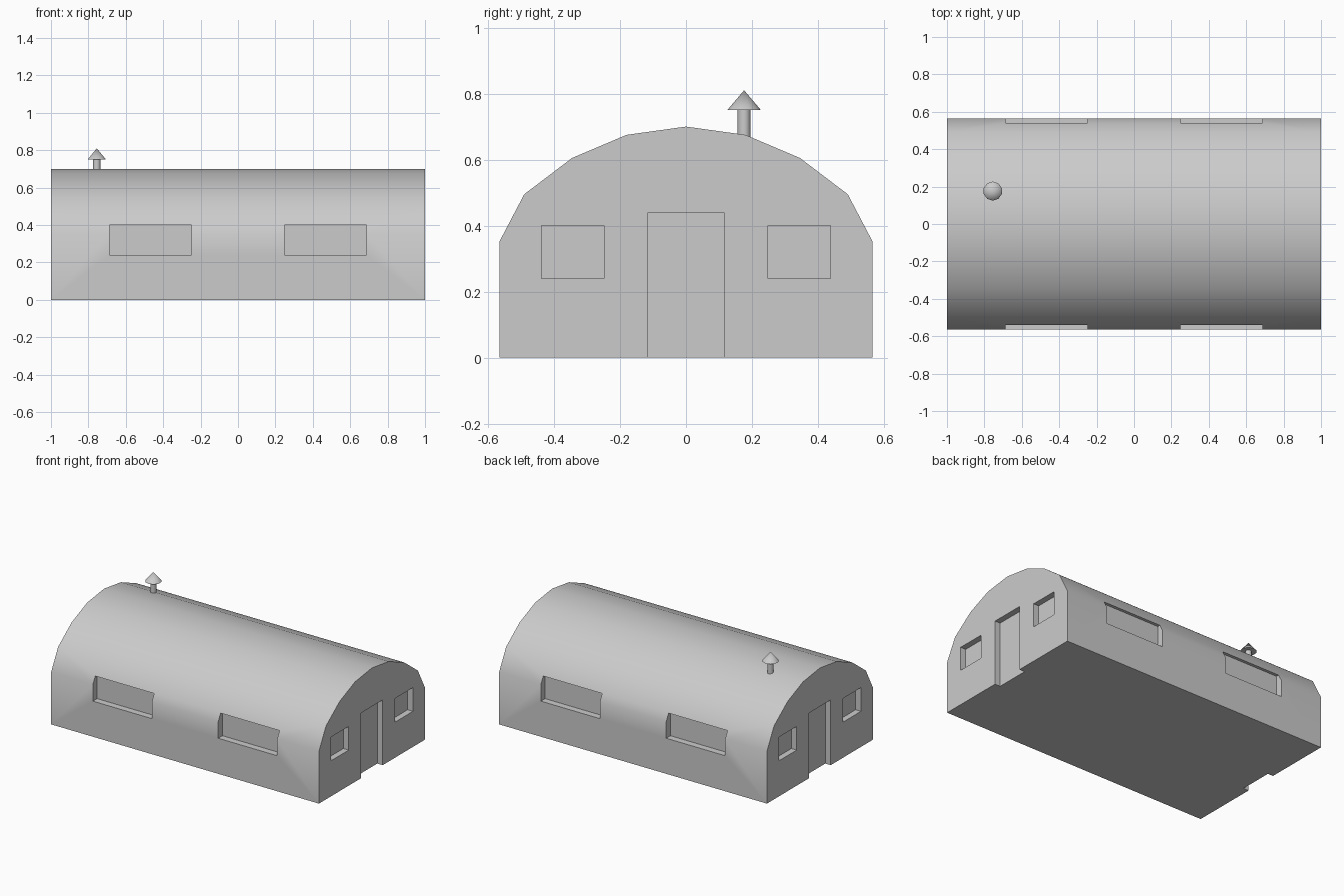
import bpy, bmesh, math
from mathutils import Matrix, Vector

if "Cube" in bpy.data.objects:
    bpy.data.objects.remove(bpy.data.objects["Cube"])


def finish(obj, angle):
    bpy.ops.object.select_all(action='DESELECT')
    obj.select_set(True)
    bpy.context.view_layer.objects.active = obj
    bpy.ops.object.shade_smooth_by_angle(angle=math.radians(angle))


def to_object(bm, name):
    bmesh.ops.recalc_face_normals(bm, faces=bm.faces)
    mesh = bpy.data.meshes.new(name)
    bm.to_mesh(mesh)
    bm.free()
    obj = bpy.data.objects.new(name, mesh)
    bpy.context.collection.objects.link(obj)
    return obj


def add_box(bm, lo, hi):
    lo, hi = Vector(lo), Vector(hi)
    size = [abs(v) for v in hi - lo]
    bmesh.ops.create_cube(bm, size=1, matrix=Matrix.Translation((lo + hi) / 2) @ Matrix.Diagonal((*size, 1)))


# Arched hut body: half profile mirrored, then extruded along x
half = [(0.565, 0), (0.565, 0.352), (0.49, 0.495), (0.345, 0.605), (0.18, 0.675)]
profile = half + [(0, 0.7)] + [(-y, z) for y, z in reversed(half)]
bm = bmesh.new()
face = bm.faces.new([bm.verts.new((-1, y, z)) for y, z in profile])
ext = bmesh.ops.extrude_face_region(bm, geom=[face], use_keep_orig=True)
bmesh.ops.translate(bm, vec=(2, 0, 0), verts=[v for v in ext["geom"] if isinstance(v, bmesh.types.BMVert)])
hut = to_object(bm, "hut_body")

# Recesses: side windows, end windows and end doors
bm = bmesh.new()
for s in (-1, 1):
    add_box(bm, (s * 0.96, -0.115, -0.1), (s * 1.1, 0.115, 0.44))
    for t in (-1, 1):
        add_box(bm, (s * 0.96, t * 0.248, 0.24), (s * 1.1, t * 0.438, 0.40))
        add_box(bm, (t * 0.248, s * 0.52, 0.24), (t * 0.688, s * 0.7, 0.40))
cutter = to_object(bm, "opening_cutter")
cutter.hide_render = True
mod = hut.modifiers.new("openings", 'BOOLEAN')
mod.operation = 'DIFFERENCE'
mod.solver = 'EXACT'
mod.object = cutter
bpy.context.view_layer.objects.active = hut
bpy.ops.object.modifier_apply(modifier=mod.name)
bpy.data.objects.remove(cutter)
finish(hut, 32)

# Stove pipe and its conical cap
for name, r1, r2, z0, z1 in (("stove_pipe", 0.02, 0.02, 0.65, 0.755),
                             ("pipe_cap", 0.051, 0, 0.75, 0.81)):
    bm = bmesh.new()
    bmesh.ops.create_cone(bm, cap_ends=True, segments=10, radius1=r1, radius2=r2, depth=z1 - z0,
                          matrix=Matrix.Translation((-0.755, 0.176, (z0 + z1) / 2)))
    bmesh.ops.remove_doubles(bm, verts=bm.verts, dist=0.0001)
    finish(to_object(bm, name), 50)
